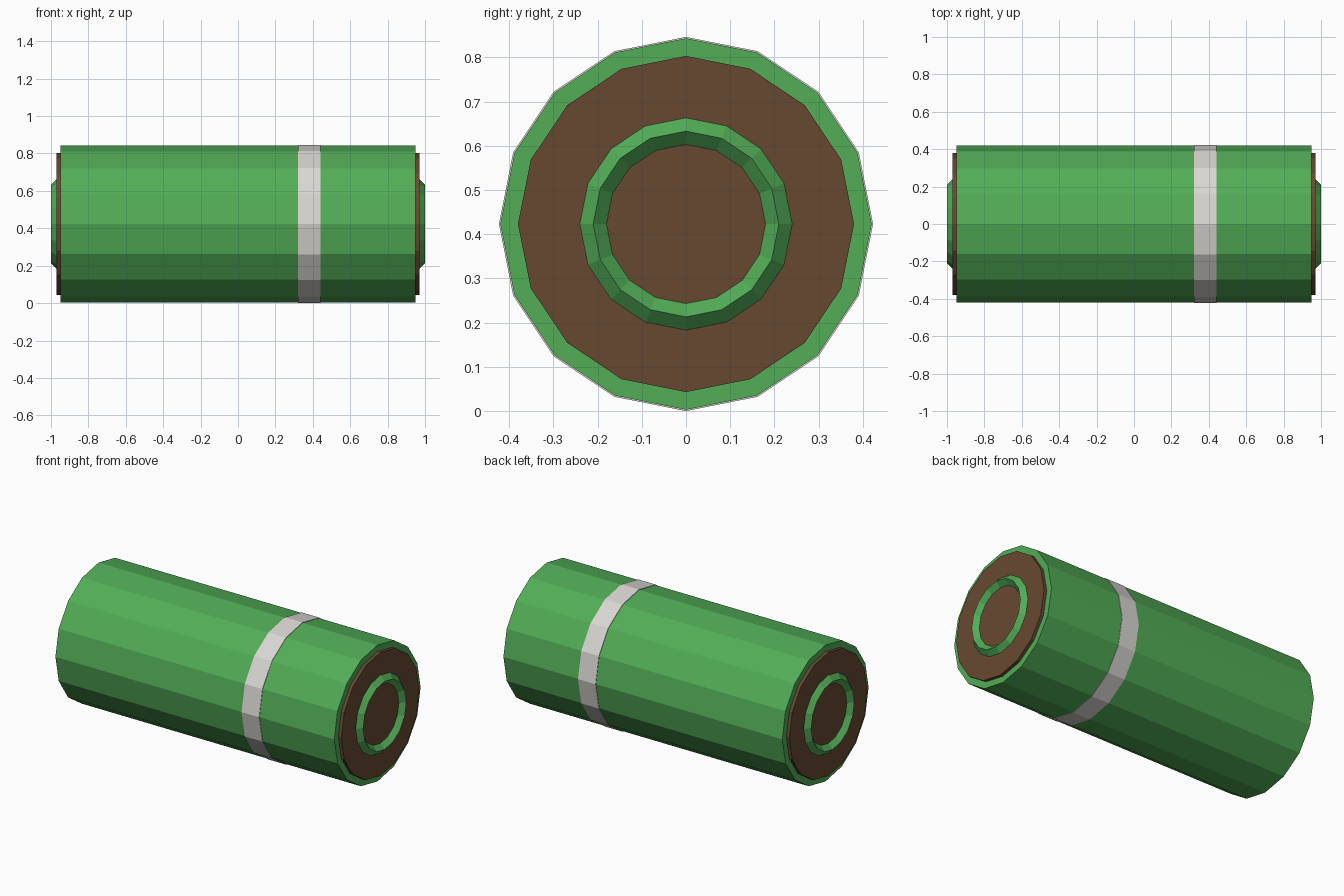
import bpy, bmesh, math

if "Cube" in bpy.data.objects:
    bpy.data.objects.remove(bpy.data.objects["Cube"])

SIDES = 16
AXIS_Z = 0.423


def material(name, rgb):
    m = bpy.data.materials.new(name)
    m.diffuse_color = (*rgb, 1.0)
    m.use_nodes = True
    m.node_tree.nodes["Principled BSDF"].inputs["Base Color"].default_value = m.diffuse_color
    return m


GREEN = material("leaf green", (0.084, 0.418, 0.095))
BROWN = material("dark brown", (0.136, 0.066, 0.030))
WHITE = material("off white", (0.70, 0.68, 0.65))


def lathe(name, profile, mat, closed=False):
    """Revolve (x, radius) points about the long axis; open profiles get end caps."""
    bm = bmesh.new()
    rings = []
    for x, r in profile:
        angles = [2 * math.pi * i / SIDES for i in range(SIDES)]
        rings.append([bm.verts.new((x, r * math.sin(a), r * math.cos(a))) for a in angles])
    pairs = list(zip(rings, rings[1:]))
    if closed:
        pairs.append((rings[-1], rings[0]))
    else:
        bm.faces.new(rings[0])
        bm.faces.new(rings[-1])
    for a, b in pairs:
        for i in range(SIDES):
            j = (i + 1) % SIDES
            bm.faces.new((a[i], a[j], b[j], b[i]))
    bmesh.ops.recalc_face_normals(bm, faces=bm.faces)
    mesh = bpy.data.meshes.new(name)
    bm.to_mesh(mesh)
    bm.free()
    mesh.materials.append(mat)
    obj = bpy.data.objects.new(name, mesh)
    obj.location.z = AXIS_Z
    bpy.context.collection.objects.link(obj)
    return obj


# Main roll and the stripe wrapped round it
lathe("roll_body", [(-0.95, 0.42), (0.95, 0.42)], GREEN)
lathe("stripe_band", [(0.32, 0.423), (0.44, 0.423)], WHITE)

# End discs, each with a diamond-section ring
for side, s in (("left", -1), ("right", 1)):
    lathe(f"{side}_end_disc", [(s * 0.93, 0.38), (s * 0.97, 0.38)], BROWN)
    lathe(f"{side}_end_ring",
          [(s * 0.97, 0.24), (s * 1.0, 0.21), (s * 0.97, 0.18), (s * 0.94, 0.21)],
          GREEN, closed=True)
